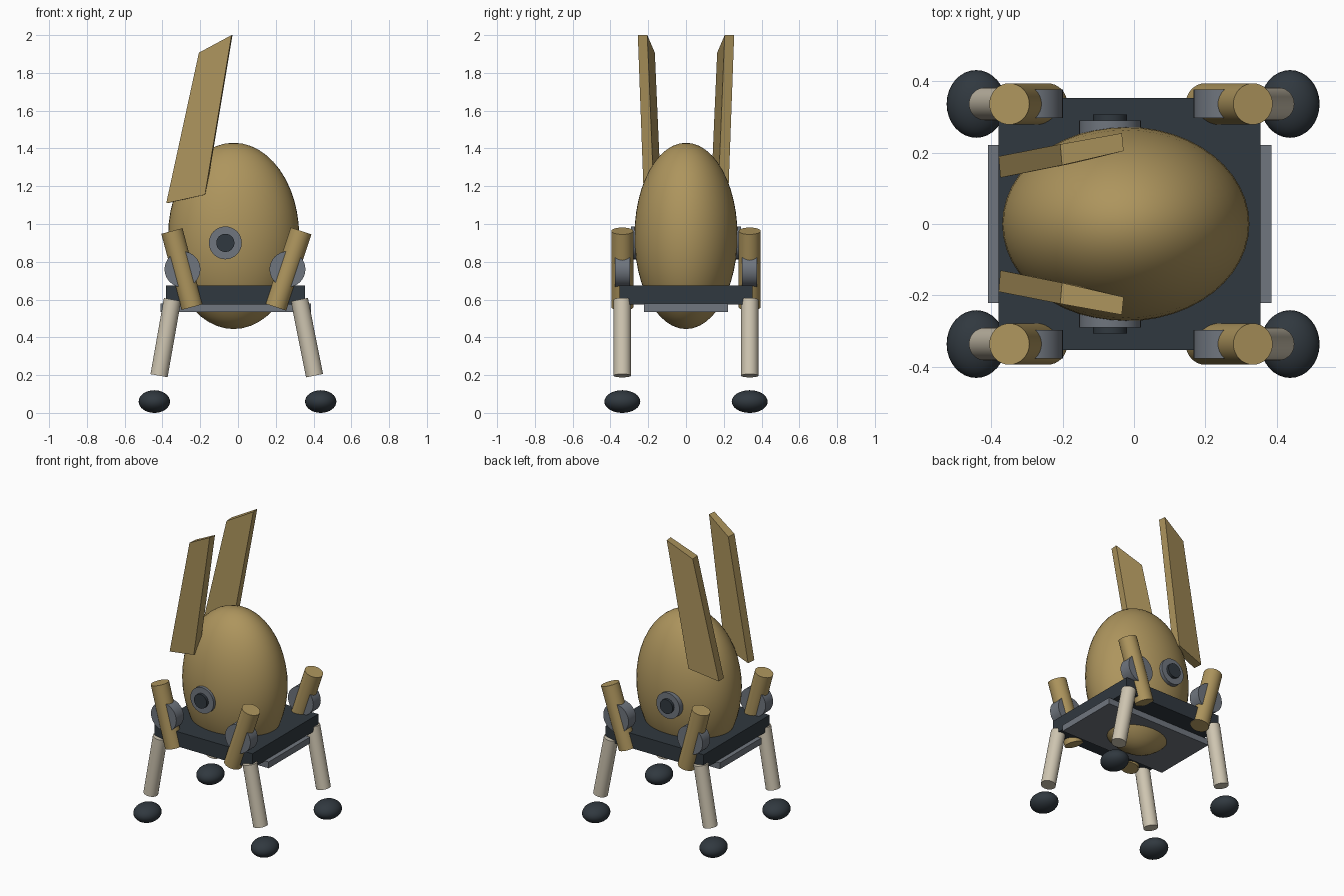
import bpy
from mathutils import Vector

cube = bpy.data.objects.get("Cube")
if cube:
    bpy.data.objects.remove(cube, do_unlink=True)


def material(name, color):
    m = bpy.data.materials.new(name)
    m.use_nodes = True
    rgba = (*color, 1)
    m.diffuse_color = rgba
    m.node_tree.nodes["Principled BSDF"].inputs["Base Color"].default_value = rgba
    return m


GOLD = material("tan gold", (0.42, 0.30, 0.11))
DARK = material("dark slate", (0.03, 0.04, 0.05))
GREY = material("steel grey", (0.16, 0.18, 0.21))
CREAM = material("cream", (0.62, 0.56, 0.44))


def finish(name, mat, smooth=True):
    ob = bpy.context.object
    ob.name = name
    ob.data.materials.append(mat)
    if smooth:
        bpy.ops.object.shade_smooth_by_angle()
    return ob


def box(name, mat, low, high):
    low, high = Vector(low), Vector(high)
    bpy.ops.mesh.primitive_cube_add(size=1, location=(low + high) / 2)
    bpy.context.object.scale = high - low
    return finish(name, mat, False)


def ellipsoid(name, mat, center, radii, segments=48):
    bpy.ops.mesh.primitive_uv_sphere_add(segments=segments, ring_count=segments // 2,
                                         radius=1, location=center)
    bpy.context.object.scale = radii
    return finish(name, mat)


def rod(name, mat, start, end, radius):
    start, end = Vector(start), Vector(end)
    axis = end - start
    bpy.ops.mesh.primitive_cylinder_add(vertices=32, radius=radius, depth=axis.length,
                                        location=(start + end) / 2)
    bpy.context.object.rotation_euler = axis.to_track_quat('Z', 'Y').to_euler()
    return finish(name, mat)


def ear(name, side):
    # Slanted slab: bottom ring then top ring of corners
    ring = [(-0.38, 0.19, 1.11), (-0.175, 0.224, 1.155), (-0.17, 0.17, 1.155), (-0.375, 0.13, 1.11),
            (-0.207, 0.224, 1.907), (-0.034, 0.255, 2.0), (-0.029, 0.205, 2.0), (-0.202, 0.165, 1.907)]
    faces = [(0, 1, 2, 3), (7, 6, 5, 4)] + [(i, i + 4, (i + 1) % 4 + 4, (i + 1) % 4) for i in range(4)]
    if side < 0:
        faces = [f[::-1] for f in faces]
    mesh = bpy.data.meshes.new(name)
    mesh.from_pydata([(x, y * side, z) for x, y, z in ring], [], faces)
    mesh.materials.append(GOLD)
    bpy.context.collection.objects.link(bpy.data.objects.new(name, mesh))


# Body and platform
ellipsoid("egg_body", GOLD, (-0.023, 0, 0.937), (0.347, 0.273, 0.493))
box("deck", DARK, (-0.38, -0.353, 0.575), (0.355, 0.353, 0.675))
box("under_plate", GREY, (-0.41, -0.222, 0.535), (0.386, 0.222, 0.578))

# Ears and eyes on both flanks
for side, label in ((-1, "front"), (1, "back")):
    ear(label + "_ear", side)
    rod(label + "_eye_ring", GREY, (-0.067, side * 0.2, 0.9), (-0.067, side * 0.29, 0.9), 0.087)
    rod(label + "_pupil", DARK, (-0.067, side * 0.2, 0.9), (-0.067, side * 0.308, 0.9), 0.048)

# Leg stations: thigh top, thigh bottom, hip, shin top, shin bottom, foot (x positions)
stations = {"right": (-0.35, -0.243, -0.294, -0.347, -0.418, -0.443),
            "left": (0.334, 0.2, 0.262, 0.325, 0.405, 0.438)}
for side, depth in ((-1, "front"), (1, "back")):
    y = side * 0.337
    for hand, (top, low, hip, knee, ankle, foot) in stations.items():
        label = depth + "_" + hand
        rod(label + "_thigh", GOLD, (low, y, 0.56), (top, y, 0.963), 0.058)
        rod(label + "_hip_disc", GREY, (hip, y - 0.04, 0.76), (hip, y + 0.04, 0.76), 0.095)
        rod(label + "_shin", CREAM, (ankle, y, 0.197), (knee, y, 0.6), 0.046)
        ellipsoid(label + "_foot", DARK, (foot, y, 0.06), (0.083, 0.095, 0.06), 32)
